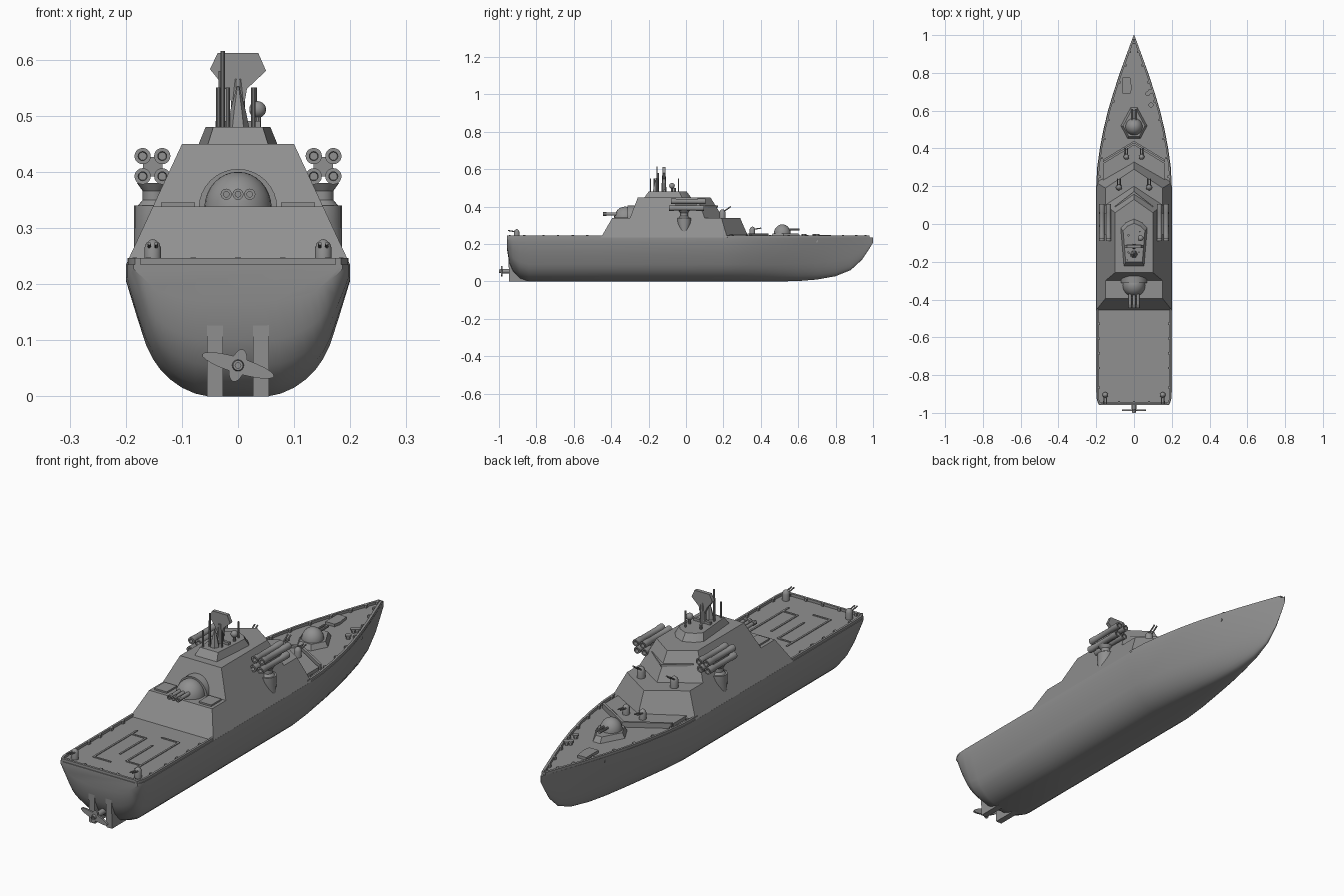
import bpy, bmesh, math
from mathutils import Vector, Matrix

if "Cube" in bpy.data.objects:
    bpy.data.objects.remove(bpy.data.objects["Cube"])

# dark grey paint for the whole ship
PAINT = bpy.data.materials.new("dark_grey")
PAINT.diffuse_color = (.28, .28, .28, 1)
PAINT.use_nodes = True
PAINT.node_tree.nodes["Principled BSDF"].inputs["Base Color"].default_value = PAINT.diffuse_color


def finish(name, bm, angle=30):
    bmesh.ops.recalc_face_normals(bm, faces=bm.faces)
    me = bpy.data.meshes.new(name)
    bm.to_mesh(me)
    bm.free()
    me.materials.append(PAINT)
    ob = bpy.data.objects.new(name, me)
    bpy.context.collection.objects.link(ob)
    bpy.ops.object.select_all(action='DESELECT')
    ob.select_set(True)
    bpy.context.view_layer.objects.active = ob
    bpy.ops.object.shade_smooth_by_angle(angle=math.radians(angle))
    return ob


def loft(name, rings, caps=True, angle=30):
    bm = bmesh.new()
    vr = [[bm.verts.new(p) for p in r] for r in rings]
    n = len(vr[0])
    for a, b in zip(vr, vr[1:]):
        for i in range(n):
            j = (i + 1) % n
            bm.faces.new((a[i], a[j], b[j], b[i]))
    if caps:
        bm.faces.new(vr[0])
        bm.faces.new(vr[-1])
    return finish(name, bm, angle)


def prism(name, pts, z0, z1, taper=1.0, c=(0, 0)):
    # vertical extrusion, top scaled about c
    top = [(c[0] + (x - c[0]) * taper, c[1] + (y - c[1]) * taper, z1) for x, y in pts]
    return loft(name, [[(x, y, z0) for x, y in pts], top])


def box(name, c, s):
    x, y = s[0] / 2, s[1] / 2
    pts = [(c[0] + a * x, c[1] + b * y) for a, b in ((-1, -1), (1, -1), (1, 1), (-1, 1))]
    return prism(name, pts, c[2] - s[2] / 2, c[2] + s[2] / 2)


def lathe(name, prof, loc, axis=(0, 0, 1), n=16):
    # revolve (radius, distance) profile about an axis
    rot = Vector((0, 0, 1)).rotation_difference(Vector(axis)).to_matrix()
    rings = [[rot @ Vector((max(r, .0003) * math.cos(2 * math.pi * i / n),
                            max(r, .0003) * math.sin(2 * math.pi * i / n), t)) + Vector(loc)
              for i in range(n)] for r, t in prof]
    return loft(name, rings)


def rod(name, loc, r, length, axis=(0, 0, 1), n=10):
    return lathe(name, [(r, 0), (r, length)], loc, axis, n)


def dome(name, loc, r, h, n=24):
    return lathe(name, [(r * math.cos(a * math.pi / 16), h * math.sin(a * math.pi / 16))
                        for a in range(9)], loc, n=n)


def chevron(name, yc, x, ye, t, z0, z1):
    return prism(name, [(-x, ye), (0, yc), (x, ye), (x, ye - t), (0, yc - t), (-x, ye - t)], z0, z1)


# hull: stations of (y, half breadth, keel height)
DECK = .235
ST = [(-.957, .186, .17), (-.945, .192, .1), (-.925, .198, .055), (-.89, .2, .018),
      (-.84, .2, 0), (-.45, .2, 0), (.2, .2, 0), (.3, .195, 0), (.4, .181, 0), (.5, .162, 0),
      (.6, .138, .002), (.7, .108, .01), (.8, .075, .028), (.88, .046, .06),
      (.94, .024, .115), (.98, .009, .175), (1, .0015, .208)]
SEC = [(.27, 0), (.38, .02), (.5, .065), (.6, .125), (.69, .2), (.76, .285), (.82, .39),
       (.9, .6), (1, .88), (1, 1)]
rings = []
for y, b, k in ST:
    m = max(0, (y - .2) / .8)
    half = [(b * ((1 - m) * fx + m * fz ** .6), y, k + fz * (DECK - k)) for fx, fz in SEC]
    rings.append([(-x, yy, z) for x, yy, z in reversed(half)] + [(0, y, k)] + half)
loft("hull", rings, angle=35)

# low bulwark rails with posts along the deck edge
for tag, lo, hi in (("aft", -.96, -.44), ("fore", .19, .99)):
    path = [(y, b) for y, b, k in ST if lo <= y <= hi]
    for s in (-1, 1):
        rr = []
        for y, b in path:
            o, i = s * b * .985, s * max(b - .012, 0)
            rr.append([(o, y, DECK - .003), (o, y, .246), (i, y, .246), (i, y, DECK - .003)])
        loft("bulwark_" + tag, rr)
        for (y0, b0), (y1, b1) in zip(path, path[1:]):
            for t in ((.2, .4, .6, .8) if y1 - y0 > .2 else (.5,)):
                if y0 > -.9:
                    box("rail_post", (s * (b0 + (b1 - b0) * t - .016), y0 + (y1 - y0) * t, .24),
                        (.008, .012, .014))
box("stern_rail", (0, -.949, .24), (.36, .01, .013))
for x in (-.16, -.08, 0, .08, .16):
    box("stern_post", (x, -.942, .24), (.01, .01, .014))

# main superstructure: (centre y, side y, z), sides lean inward, front is V-shaped
PROF = [(-.455, -.455, .2345), (-.395, -.395, .338), (-.3, -.3, .338), (-.257, -.257, .45),
        (.13, .06, .45), (.2, .1, .338), (.29, .19, .338), (.335, .22, .2345)]
wid = lambda z: .1998 - (z - .2345) * .465
loft("superstructure", [[(s * wid(z), yc if s == 0 else ye, z) for yc, ye, z in PROF]
                        for s in (-1, 0, 1)], angle=10)
prism("front_platform", [(-.165, .2), (-.165, .32), (0, .42), (.165, .32), (.165, .2)], .23, .25)
chevron("breakwater", .44, .165, .34, .012, .23, .257)
chevron("bridge_visor", .172, .1, .094, .02, .395, .405)

# mast house and antennas
prism("mast_house", [(-.055, -.225), (.055, -.225), (.072, -.02), (.045, .01), (0, .03),
                     (-.045, .01), (-.072, -.02)], .445, .48, .8, (0, -.1))
box("mast_step", (0, -.115, .485), (.08, .012, .012))
lathe("mast_cone", [(.02, 0), (.014, .03), (.002, .075)], (0, -.16, .478), n=6)
for x, y, r, top in ((-.035, -.19, .004, .55), (-.027, -.155, .004, .615), (-.018, -.17, .004, .55),
                     (.03, -.04, .004, .55), (-.03, -.15, .005, .58), (-.03, -.06, .006, .5),
                     (.027, -.15, .004, .55)):
    rod("antenna", (x, y, .475), r, top - .475)
lathe("radar_post", [(.014, 0), (.012, .06), (.01, .09)], (0, -.118, .475), n=10)
PL = [(-.05, .583), (-.036, .612), (.036, .612), (.05, .58), (.016, .548), (.012, .525),
      (-.012, .525), (-.025, .552)]
loft("radar_plate", [[(x, y, z) for x, z in PL] for y in (-.126, -.11)])
rod("sensor_post", (.035, -.075, .475), .006, .03)
lathe("sensor_ball", [(.015 * math.sin(a * math.pi / 10), -.015 * math.cos(a * math.pi / 10))
                      for a in range(11)], (.035, -.075, .511))

# aft gun turret under its arched hood
lathe("turret_hood", [(.07, 0), (.07, .055)], (0, -.312, .335), (0, 1, 0), 32)
dome("aft_turret", (0, -.325, .335), .06, .065)
for x in (-.021, 0, .021):
    lathe("aft_barrel", [(.009, 0), (.008, .08), (.01, .08), (.01, .1), (.005, .1), (.005, .09)],
          (x, -.345, .36), (0, -1, 0), 12)

# forward gun turret on a pointed base
prism("fore_gun_base", [(-.035, .45), (.035, .45), (.072, .52), (.018, .62), (-.018, .62),
                        (-.072, .52)], .23, .257, .8, (0, .52))
dome("fore_turret", (0, .515, .255), .045, .05)
for x in (-.009, .009):
    rod("fore_barrel", (x, .54, .277), .005, .068, (0, 1, 0))


def small_gun(x, y, z, r, aim):
    # domed mount with twin barrels
    lathe("small_gun_mount", [(r, 0), (r, r * 1.9), (r * .8, r * 2.5), (r * .35, r * 2.9), (0, r * 3)],
          (x, y, z))
    for d in (-.4, .4):
        rod("small_gun_barrel", (x + d * r, y, z + r * 2), r * .2, r * 3.2, aim, 8)


for s in (-1, 1):
    # paired light guns
    small_gun(s * .152, -.905, .235, .015, (0, -1, .15))
    small_gun(s * .08, .195, .335, .017, (0, 1, .7))
    small_gun(s * .04, .355, .248, .015, (0, 1, .15))
    # aft gun deck hatches
    box("gun_deck_hatch", (s * .107, -.345, .34), (.06, .07, .01))

    # side sponson, flush outside and tapering down into the hull
    rr = []
    for r, z in ((.01, .24), (.024, .275), (.037, .31), (.037, .34)):
        rr.append([(s * (.185 - r) + r * math.cos(i * math.pi / 10), -.01 + r * math.sin(i * math.pi / 10), z)
                   for i in range(20)])
    loft("sponson", rr)
    lathe("launcher_neck", [(.03, 0), (.02, .012), (.02, .028), (.03, .042)], (s * .15, -.01, .338))
    box("launcher_cradle", (s * .152, .0, .409), (.035, .11, .035))
    # four launch tubes
    for x in (.135, .17):
        for z, y0 in ((.428, -.08), (.392, -.09)):
            lathe("launch_tube", [(.007, .02), (.008, 0), (.0145, 0), (.0145, .025), (.013, .03),
                                  (.013, .14), (.0145, .145), (.0145, .185), (.009, .185), (.009, .17)],
                  (s * x, y0, z), (0, 1, 0), 20)
    # rudder
    loft("rudder", [[(s * x, -.945, 0), (s * x, -.95, .14), (s * x, -.82, .14), (s * x, -.83, 0)]
                    for x in (.027, .055)])
    # anchor port
    rod("anchor_port", (s * .09, .7, .215), .007, .015, (s, 0, 0), 12)
    # aft landing deck markings, raised strips
    box("pad_side", (s * .1, -.7, .236), (.008, .3, .004))
    box("pad_end", (s * .06, -.7 + s * .15, .236), (.088, .008, .004))
    box("pad_inner", (s * .03, -.7 - s * .02, .236), (.008, .18, .004))
    box("pad_link", (s * .065, -.7 - s * .11, .236), (.07, .008, .004))

# foredeck fittings
prism("deck_hatch", [(-.062, .69), (-.018, .69), (-.012, .72), (-.02, .775), (-.062, .775)], .23, .247)
for x, y in ((.073, .69), (.09, .63), (.085, .7)):
    lathe("bollard", [(.008, 0), (.008, .012), (.013, .013), (.013, .02)], (x, y, .233), n=12)

# propeller: hub, two long and two short blades
lathe("propeller_hub", [(.012, 0), (.012, .07), (.009, .09), (.005, .09), (.005, .085)],
      (0, -.91, .055), (0, -1, 0))
for length, ang in ((.067, -17), (.03, 73)):
    rr = []
    m = Matrix.Rotation(math.radians(-ang), 3, 'Y')
    for y in (-.004, .004):
        ring = [m @ Vector((length * math.cos(i * math.pi / 12), y, .014 * math.sin(i * math.pi / 12)))
                for i in range(24)]
        rr.append([p + Vector((0, -.986, .055)) for p in ring])
    loft("propeller_blades", rr)
